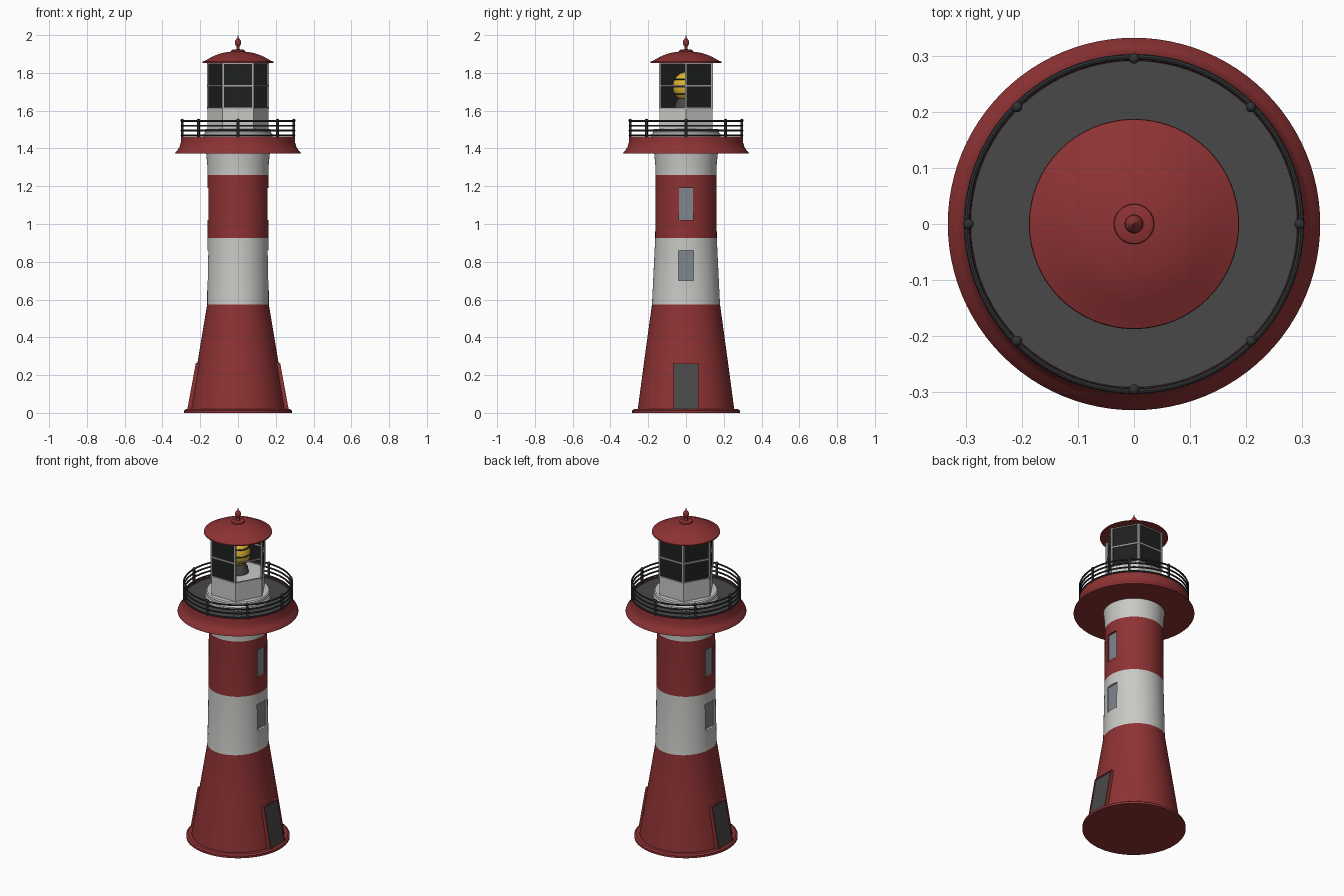
import bpy, bmesh, math
from mathutils import Matrix, Vector

if "Cube" in bpy.data.objects:
    bpy.data.objects.remove(bpy.data.objects["Cube"])


def mat(name, r, g, b):
    m = bpy.data.materials.new(name)
    m.diffuse_color = (r, g, b, 1)
    m.use_nodes = True
    m.node_tree.nodes["Principled BSDF"].inputs["Base Color"].default_value = m.diffuse_color
    return m


RED = mat("red_paint", 0.27, 0.032, 0.034)
WHITE = mat("white_paint", 0.58, 0.58, 0.56)
FLOOR = mat("dark_grey", 0.065, 0.065, 0.065)
RAIL = mat("rail_grey", 0.03, 0.033, 0.035)
GLASS = mat("lantern_glass", 0.013, 0.014, 0.014)
PANE = mat("window_grey", 0.21, 0.24, 0.27)
FRAME = mat("frame_grey", 0.40, 0.40, 0.39)
YELLOW = mat("lamp_yellow", 0.72, 0.45, 0.03)


def finish(name, bm, mats, smooth=True):
    bmesh.ops.recalc_face_normals(bm, faces=bm.faces)
    me = bpy.data.meshes.new(name)
    bm.to_mesh(me)
    bm.free()
    for m in mats:
        me.materials.append(m)
    ob = bpy.data.objects.new(name, me)
    bpy.context.collection.objects.link(ob)
    if smooth:
        smooth_by_angle(ob)
    return ob


def smooth_by_angle(ob):
    bpy.ops.object.select_all(action='DESELECT')
    ob.select_set(True)
    bpy.context.view_layer.objects.active = ob
    bpy.ops.object.shade_smooth_by_angle(angle=math.radians(32))


def loft(name, rings, mats, segs=64, idx=None, smooth=True):
    """Stack of elliptical rings (rx, ry, z), capped at both ends."""
    bm = bmesh.new()
    loops = []
    for rx, ry, z in rings:
        loops.append([bm.verts.new((rx * math.cos(2 * math.pi * i / segs),
                                    ry * math.sin(2 * math.pi * i / segs), z)) for i in range(segs)])
    for k in range(len(loops) - 1):
        a, b = loops[k], loops[k + 1]
        for i in range(segs):
            j = (i + 1) % segs
            f = bm.faces.new((a[i], a[j], b[j], b[i]))
            f.material_index = idx[k] if idx else 0
    bm.faces.new(loops[0][::-1])
    top = bm.faces.new(loops[-1])
    top.material_index = idx[-1] if idx else 0
    return finish(name, bm, mats, smooth)


def revolve(name, prof, mats, segs=64, idx=None, smooth=True):
    return loft(name, [(r, r, z) for r, z in prof], mats, segs, idx, smooth)


def bar(bm, p, q, w):
    """Square bar between two points."""
    p, q = Vector(p), Vector(q)
    rot = (q - p).to_track_quat('Z', 'Y').to_matrix().to_4x4()
    bmesh.ops.create_cube(bm, size=1, matrix=Matrix.Translation((p + q) / 2) @ rot
                          @ Matrix.Diagonal((w, w, (q - p).length + w * 0.5, 1)))


def torus(bm, R, r, z, segs=64, sides=8):
    g = [[bm.verts.new(((R + r * math.cos(t)) * math.cos(a), (R + r * math.cos(t)) * math.sin(a),
                        z + r * math.sin(t)))
          for t in [2 * math.pi * k / sides for k in range(sides)]]
         for a in [2 * math.pi * i / segs for i in range(segs)]]
    for i in range(segs):
        for k in range(sides):
            n, m = (i + 1) % segs, (k + 1) % sides
            bm.faces.new((g[i][k], g[n][k], g[n][m], g[i][m]))


# Foot disc and striped tower
revolve("foot_disc", [(0.285, 0), (0.285, 0.013), (0.275, 0.02)], [RED])
tower = loft("tower", [(0.256, 0.256, 0.015), (0.214, 0.222, 0.27), (0.163, 0.18, 0.575),
                       (0.162, 0.163, 0.925), (0.161, 0.161, 1.26), (0.163, 0.163, 1.32),
                       (0.169, 0.169, 1.38)], [RED, WHITE], 96, [0, 0, 1, 0, 1, 1])

# Window recesses on both sides, with a pane at the back of each
for s, side in ((1, "right"), (-1, "left")):
    for label, z0, z1, hw, index in (("lower", 0.70, 0.86, 0.04, 1), ("upper", 1.02, 1.19, 0.037, 0)):
        bm = bmesh.new()
        bmesh.ops.create_cube(bm, size=1, matrix=Matrix.Translation((s * 0.195, 0, (z0 + z1) / 2))
                              @ Matrix.Diagonal((0.1, 2 * hw, z1 - z0, 1)))
        for f in bm.faces:
            f.material_index = index
        cutter = finish("window_cutter", bm, [RED, WHITE], False)
        cutter.hide_render = True
        mod = tower.modifiers.new("cut", 'BOOLEAN')
        mod.operation, mod.solver, mod.object = 'DIFFERENCE', 'EXACT', cutter
        bpy.context.view_layer.objects.active = tower
        bpy.ops.object.modifier_apply(modifier="cut")
        bpy.data.objects.remove(cutter)
        bm = bmesh.new()
        bmesh.ops.create_cube(bm, size=1, matrix=Matrix.Translation((s * 0.146, 0, (z0 + z1) / 2))
                              @ Matrix.Diagonal((0.006, 2 * hw, z1 - z0, 1)))
        finish(f"{side}_{label}_window", bm, [PANE], False)

    # Sloping door: red frame with an inset dark panel
    bm = bmesh.new()
    v = [bm.verts.new((s * x, y, z)) for z, xo in ((0.015, 0.269), (0.265, 0.223))
         for x, y in ((xo - 0.04, -0.07), (xo, -0.07), (xo, 0.07), (xo - 0.04, 0.07))]
    for q in ((0, 3, 2, 1), (4, 5, 6, 7), (0, 1, 5, 4), (2, 3, 7, 6), (3, 0, 4, 7)):
        bm.faces.new([v[i] for i in q])
    outer = bm.faces.new([v[i] for i in (1, 2, 6, 5)])
    bmesh.ops.recalc_face_normals(bm, faces=bm.faces)
    bmesh.ops.inset_individual(bm, faces=[outer], thickness=0.008, depth=0)
    bmesh.ops.inset_individual(bm, faces=[outer], thickness=0.0005, depth=-0.005)
    outer.material_index = 1
    finish(f"{side}_door", bm, [RED, FLOOR], False)

# Gallery: flared red rim with dark floor
revolve("gallery", [(0.16, 1.372), (0.333, 1.372), (0.331, 1.38), (0.317, 1.395), (0.308, 1.412),
                    (0.303, 1.43), (0.301, 1.463), (0.293, 1.463), (0.292, 1.457)],
        [RED, FLOOR], 96, [0] * 7 + [1])

# Railing: posts with knobs, and rings
bm = bmesh.new()
for i in range(8):
    a = i * math.pi / 4
    c = Matrix.Translation((0.296 * math.cos(a), 0.296 * math.sin(a), 1.505))
    bmesh.ops.create_cone(bm, cap_ends=True, segments=12, radius1=0.007, radius2=0.007, depth=0.095, matrix=c)
    bmesh.ops.create_uvsphere(bm, u_segments=12, v_segments=8, radius=0.0095,
                              matrix=Matrix.Translation((0, 0, 0.043)) @ c)
finish("railing_posts", bm, [RAIL])
bm = bmesh.new()
for z in (1.47, 1.495, 1.52, 1.545):
    torus(bm, 0.299, 0.005, z, 72)
finish("railing_rings", bm, [RAIL])

# Lantern room: round plinth and six-sided wall
revolve("lantern_plinth", [(0.182, 1.455), (0.182, 1.475), (0.176, 1.482), (0.176, 1.497), (0.17, 1.503)], [WHITE])
revolve("lantern_wall", [(0.162, 1.50), (0.162, 1.612)], [WHITE], 6, smooth=False)

# Lantern glass (the front-right side is open) and its glazing bars
hexa = [(math.cos(i * math.pi / 3), math.sin(i * math.pi / 3)) for i in range(6)]
bm, fr = bmesh.new(), bmesh.new()
for i in range(6):
    (ax, ay), (bx, by) = hexa[i], hexa[(i + 1) % 6]
    if i != 5:
        R = 0.158
        bm.faces.new([bm.verts.new(p) for p in ((ax * R, ay * R, 1.61), (bx * R, by * R, 1.61),
                                                (bx * R, by * R, 1.856), (ax * R, ay * R, 1.856))])
    R = 0.159
    bar(fr, (ax * R, ay * R, 1.61), (ax * R, ay * R, 1.856), 0.01)
    for z in (1.614, 1.732, 1.852):
        bar(fr, (ax * R, ay * R, z), (bx * R, by * R, z), 0.008)
bmesh.ops.remove_doubles(bm, verts=bm.verts, dist=0.0005)
finish("lantern_glass", bm, [GLASS], False)
finish("lantern_bars", fr, [FRAME], False)

# Lamp: dark stand, yellow lens, dark hoops
revolve("lamp_stand", [(0.06, 1.61), (0.055, 1.64), (0.04, 1.665)], [FLOOR], 32)
bm = bmesh.new()
bmesh.ops.create_uvsphere(bm, u_segments=32, v_segments=16, radius=1,
                          matrix=Matrix.Translation((0, 0, 1.727)) @ Matrix.Diagonal((0.07, 0.07, 0.078, 1)))
finish("lamp_lens", bm, [YELLOW])
bm = bmesh.new()
for dz in (-0.04, 0, 0.04):
    torus(bm, 0.07 * math.sqrt(1 - (dz / 0.078) ** 2), 0.004, 1.727 + dz, 32, 6)
finish("lamp_hoops", bm, [RAIL])

# Domed roof and finial
revolve("roof", [(0.155, 1.853), (0.188, 1.853), (0.187, 1.859), (0.168, 1.868), (0.14, 1.884), (0.11, 1.897),
                 (0.08, 1.906), (0.05, 1.911), (0.036, 1.913), (0.035, 1.92), (0.028, 1.923)], [RED])
revolve("finial", [(0.012, 1.92), (0.008, 1.93), (0.008, 1.94), (0.013, 1.947), (0.017, 1.958), (0.016, 1.968),
                   (0.010, 1.978), (0.004, 1.985), (0.001, 2.0)], [RED], 24)
smooth_by_angle(tower)
